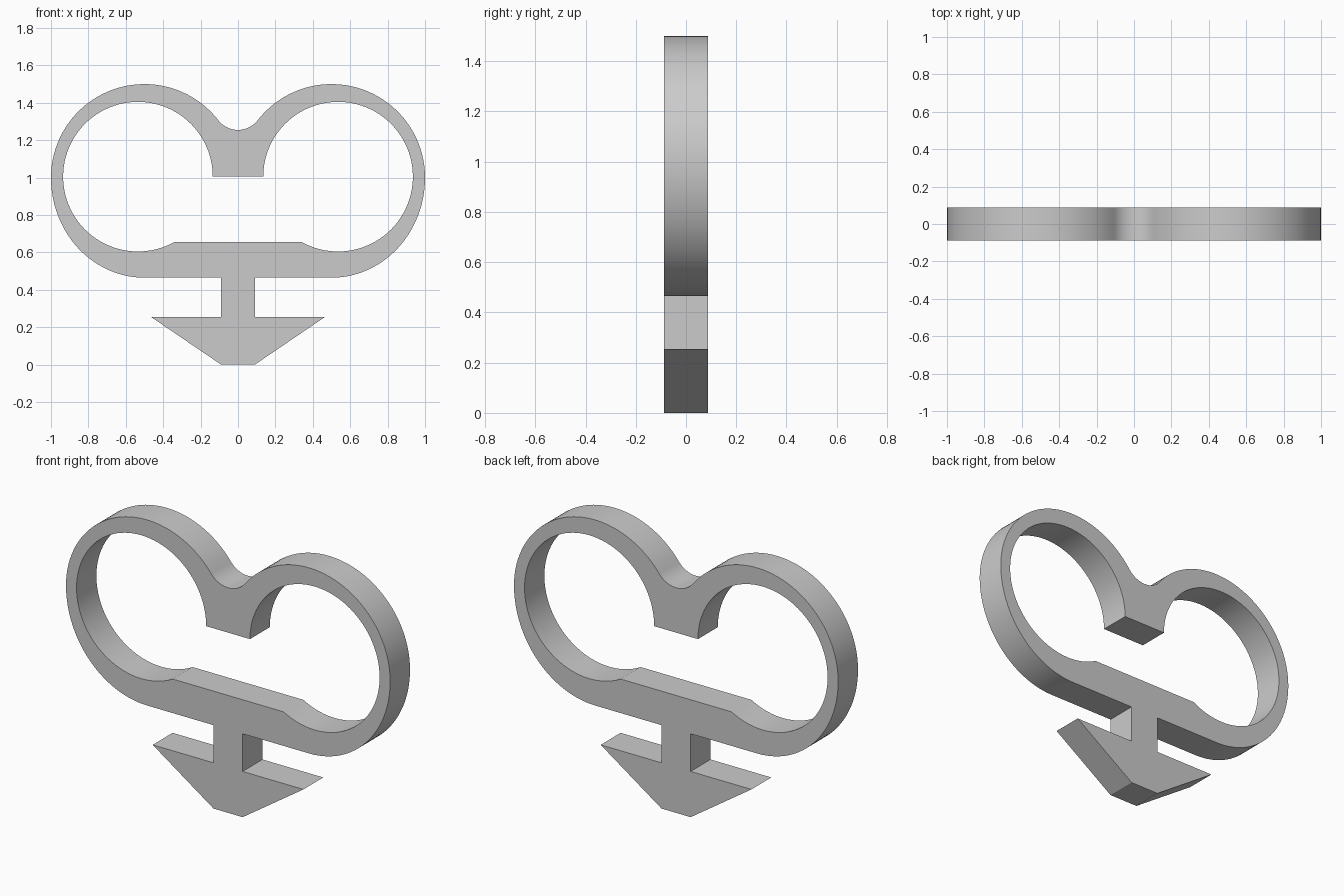
import bpy
import bmesh
from math import radians, cos, sin

if "Cube" in bpy.data.objects:
    bpy.data.objects.remove(bpy.data.objects["Cube"], do_unlink=True)

THICKNESS = 0.175


def arc(cx, cz, rx, rz, start, end, steps):
    """Points along an elliptical arc, angles in degrees."""
    angles = [radians(start + (end - start) * i / steps) for i in range(steps + 1)]
    return [(cx + rx * cos(a), cz + rz * sin(a)) for a in angles]


def mirrored(half):
    """Close a right-hand half outline with its mirror image."""
    return half + [(-x, z) for x, z in reversed(half) if x > 1e-5]


# Outer outline: valley fillet, round lobe, flat base, stem and arrowhead
outer = arc(0, 1.388, 0.133, 0.133, 270, 322.2, 10)
outer += arc(0.5, 1.0, 0.5, 0.5, 142.2, 0, 40)[1:]
outer += arc(0.5, 1.0, 0.5, 0.535, 0, -90, 28)[1:]
outer += [(0.09, 0.465), (0.09, 0.255), (0.465, 0.255), (0.09, 0)]

# Inner opening: central post, round eye and raised floor
inner = arc(0.535, 1.005, 0.4, 0.4, 180, -118.9, 80)

# Both outlines form one flat plate with a hole
curve = bpy.data.curves.new("heart_hook", "CURVE")
curve.dimensions = "2D"
curve.fill_mode = "BOTH"
curve.extrude = THICKNESS / 2
for half in (outer, inner):
    points = mirrored(half)
    spline = curve.splines.new("POLY")
    spline.points.add(len(points) - 1)
    for point, (x, z) in zip(spline.points, points):
        point.co = (x, z, 0, 1)
    spline.use_cyclic_u = True

hook = bpy.data.objects.new("heart_hook", curve)
bpy.context.collection.objects.link(hook)
hook.rotation_euler.x = radians(90)
bpy.ops.object.select_all(action="DESELECT")
hook.select_set(True)
bpy.context.view_layer.objects.active = hook
bpy.ops.object.convert(target="MESH")
hook = bpy.context.object
bpy.ops.object.transform_apply(location=False, rotation=True, scale=False)

# Weld the caps to the walls
bm = bmesh.new()
bm.from_mesh(hook.data)
bmesh.ops.remove_doubles(bm, verts=bm.verts, dist=0.0001)
bmesh.ops.recalc_face_normals(bm, faces=bm.faces)
bm.to_mesh(hook.data)
bm.free()
bpy.ops.object.shade_smooth_by_angle(angle=radians(20))

# Plain grey finish
grey = bpy.data.materials.new("light_grey")
grey.use_nodes = True
colour = (0.6, 0.6, 0.6, 1)
grey.diffuse_color = colour
grey.node_tree.nodes["Principled BSDF"].inputs["Base Color"].default_value = colour
hook.data.materials.clear()
hook.data.materials.append(grey)
